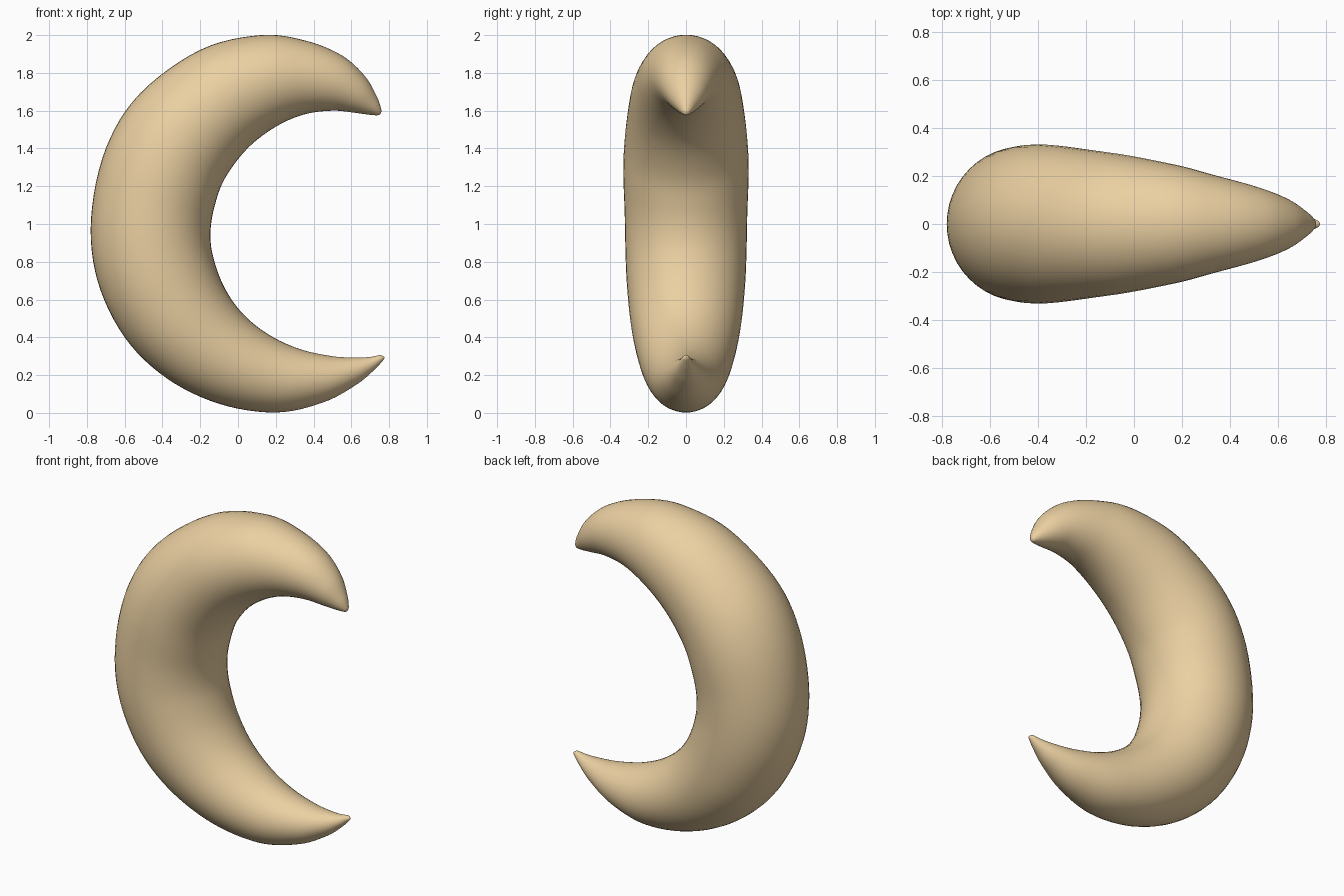
import bpy, bmesh, math
from mathutils import Vector

if "Cube" in bpy.data.objects:
    bpy.data.objects.remove(bpy.data.objects["Cube"])

# Outer and inner outline pairs (outer x, z, inner x, z) from the upper to the lower tip
PAIRS = [
    (.758, 1.590, .757, 1.588), (.757, 1.612, .743, 1.576),
    (.735, 1.675, .69, 1.579), (.67, 1.785, .61, 1.59),
    (.55, 1.892, .50, 1.60), (.36, 1.97, .35, 1.58),
    (.12, 2.0, .20, 1.515), (-.20, 1.922, .05, 1.40),
    (-.52, 1.69, -.07, 1.24), (-.70, 1.40, -.125, 1.09),
    (-.778, 1.03, -.146, .95), (-.744, .70, -.13, .82),
    (-.60, .40, -.07, .66), (-.38, .185, .03, .52),
    (-.10, .048, .17, .41), (.20, .002, .33, .337),
    (.45, .055, .50, .30), (.62, .145, .63, .293),
    (.71, .217, .705, .297), (.766, .275, .752, .306),
    (.776, .293, .775, .295),
]
STEPS, SIDES = 6, 48


def spline(points, steps):
    """Smooth curve through the points."""
    out = []
    n = len(points)
    for i in range(n - 1):
        a, b = points[max(i - 1, 0)], points[i]
        c, d = points[i + 1], points[min(i + 2, n - 1)]
        for s in range(steps):
            t = s / steps
            out.append(b + (c - a) * (t / 2)
                       + (a * 2 - b * 5 + c * 4 - d) * (t * t / 2)
                       + (b * 3 - a - c * 3 + d) * (t ** 3 / 2))
    out.append(points[-1])
    return out


outer = spline([Vector((p[0], 0, p[1])) for p in PAIRS], STEPS)
inner = spline([Vector((p[2], 0, p[3])) for p in PAIRS], STEPS)

# Round cross-sections spanning the two outlines
bm = bmesh.new()
rings = []
for o, i in zip(outer, inner):
    mid, half = (o + i) / 2, (o - i) / 2
    depth = Vector((0, half.length * 1.015, 0))
    rings.append([bm.verts.new(mid + half * math.cos(a) + depth * math.sin(a))
                  for a in (math.tau * k / SIDES for k in range(SIDES))])
for r, q in zip(rings, rings[1:]):
    for k in range(SIDES):
        m = (k + 1) % SIDES
        bm.faces.new((r[k], r[m], q[m], q[k]))
bm.faces.new(rings[0])
bm.faces.new(rings[-1])
bmesh.ops.recalc_face_normals(bm, faces=bm.faces)
for f in bm.faces:
    f.smooth = True

mesh = bpy.data.meshes.new("crescent")
bm.to_mesh(mesh)
bm.free()
crescent = bpy.data.objects.new("crescent", mesh)
bpy.context.collection.objects.link(crescent)

# Warm sand colour
mat = bpy.data.materials.new("sand")
mat.diffuse_color = (0.83, 0.63, 0.36, 1)
mat.use_nodes = True
mat.node_tree.nodes["Principled BSDF"].inputs["Base Color"].default_value = mat.diffuse_color
mesh.materials.append(mat)
